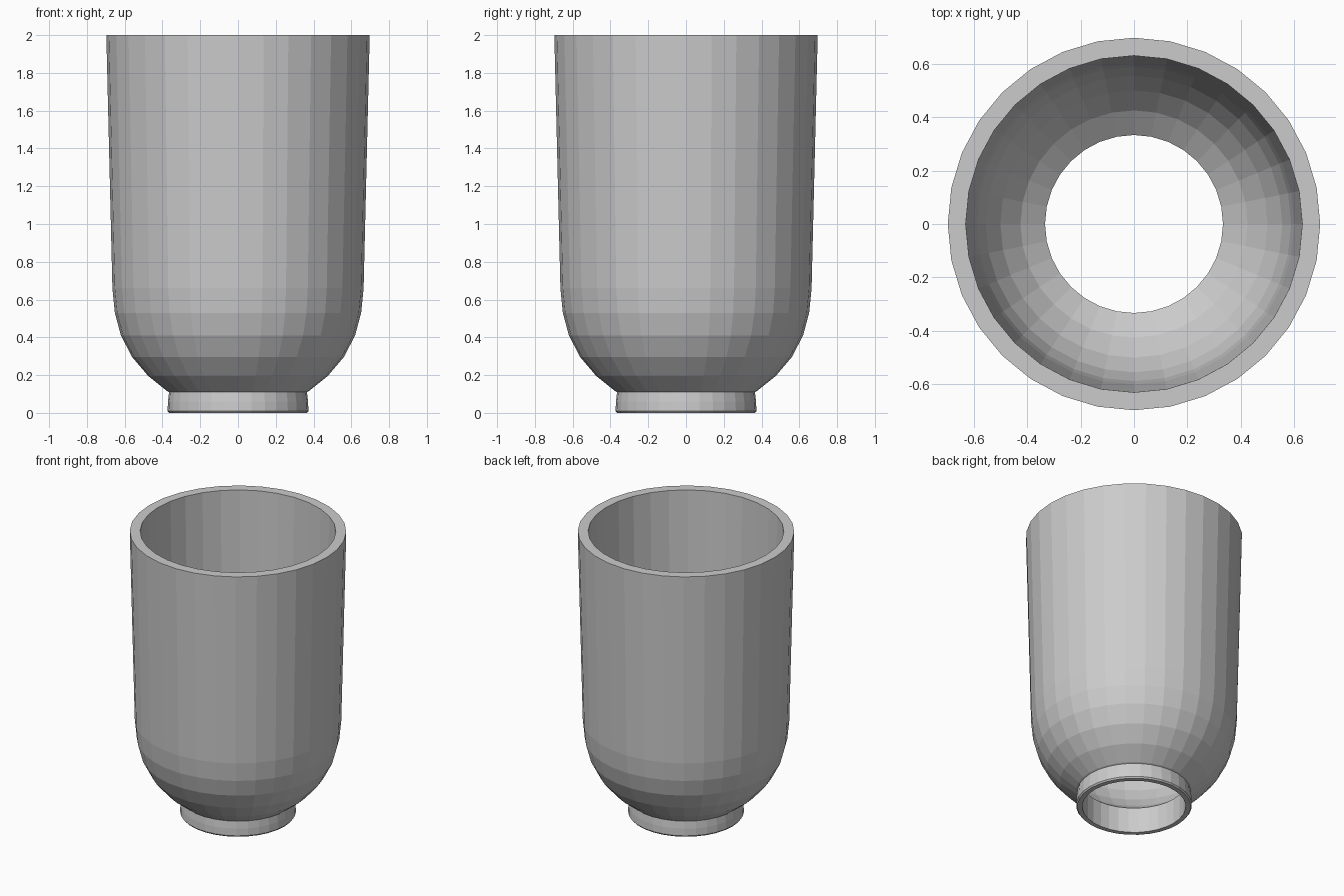
import bpy, bmesh
from math import sin, cos, tau

cube = bpy.data.objects.get("Cube")
if cube:
    bpy.data.objects.remove(cube, do_unlink=True)

SIDES = 32

# Plain grey material
grey = bpy.data.materials.new("plain_grey")
grey.use_nodes = True
colour = (0.6, 0.6, 0.6, 1)
grey.diffuse_color = colour
grey.node_tree.nodes["Principled BSDF"].inputs["Base Color"].default_value = colour


def lathe(name, profile):
    """Revolve a closed (radius, height) profile around z."""
    bm = bmesh.new()
    rings = [[bm.verts.new((r * cos(tau * i / SIDES), r * sin(tau * i / SIDES), z))
              for i in range(SIDES)] for r, z in profile]
    for a, b in zip(rings, rings[1:] + rings[:1]):
        for i in range(SIDES):
            j = (i + 1) % SIDES
            bm.faces.new((a[i], a[j], b[j], b[i]))
    bmesh.ops.recalc_face_normals(bm, faces=bm.faces)
    mesh = bpy.data.meshes.new(name)
    bm.to_mesh(mesh)
    bm.free()
    mesh.materials.append(grey)
    obj = bpy.data.objects.new(name, mesh)
    bpy.context.collection.objects.link(obj)
    return obj


# Foot ring, rounded bowl and slightly flared wall, outside then inside
foot_outer = [(0.365, 0), (0.373, 0.01), (0.371, 0.06), (0.365, 0.11)]
bowl_outer = [(0.375, 0.115), (0.475, 0.195), (0.56, 0.295), (0.62, 0.41),
              (0.652, 0.53), (0.665, 0.66)]
rim = [(0.697, 1.99), (0.697, 2), (0.63, 2)]
bowl_inner = [(0.6, 0.66), (0.588, 0.55), (0.555, 0.44), (0.5, 0.34),
              (0.425, 0.25), (0.333, 0.18)]
foot_inner = [(0.333, 0)]
lathe("open_cup_shade", foot_outer + bowl_outer + rim + bowl_inner + foot_inner)
